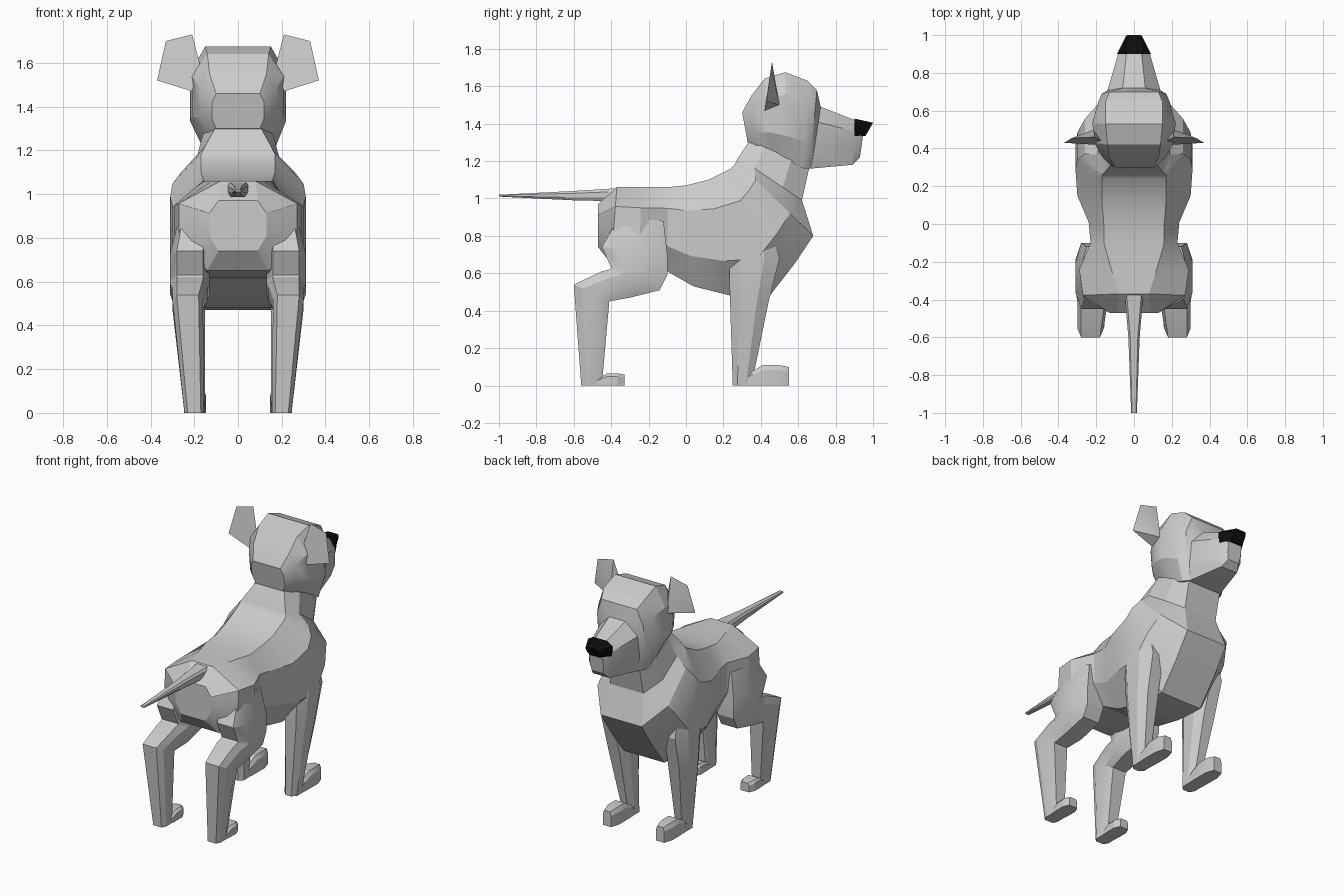
import bpy, bmesh
from mathutils import Vector

cube = bpy.data.objects.get("Cube")
if cube:
    bpy.data.objects.remove(cube, do_unlink=True)


def material(name, level):
    colour = (level, level, level, 1)
    mat = bpy.data.materials.new(name)
    mat.use_nodes = True
    mat.diffuse_color = colour
    mat.node_tree.nodes["Principled BSDF"].inputs["Base Color"].default_value = colour
    return mat


coat = material("coat grey", .6)
black = material("nose black", .004)


def finish(name, bm, mat):
    bmesh.ops.recalc_face_normals(bm, faces=bm.faces)
    mesh = bpy.data.meshes.new(name)
    bm.to_mesh(mesh)
    bm.free()
    mesh.materials.append(mat)
    obj = bpy.data.objects.new(name, mesh)
    bpy.context.collection.objects.link(obj)
    bpy.ops.object.select_all(action="DESELECT")
    obj.select_set(True)
    bpy.context.view_layer.objects.active = obj
    bpy.ops.object.shade_smooth_by_angle(angle=.4)


def ring(start, end, flat, wide, under=None, centre=0):
    """Eight-sided section between two (y, z) points: half width `flat` at the
    start, `wide` along the flanks and `under` at the end."""
    start, end = Vector(start), Vector(end)
    under = flat if under is None else under
    flank = [(flat, start), (wide, start.lerp(end, .25)),
             (wide, start.lerp(end, .7)), (under, end)]
    return ([(centre + w, *p) for w, p in flank]
            + [(centre - w, *p) for w, p in reversed(flank)])


def loft(name, rings, mat=coat, side=1):
    """Skin a row of rings and cap both ends."""
    bm = bmesh.new()
    loops = [[bm.verts.new((side * x, y, z)) for x, y, z in r] for r in rings]
    for near, far in zip(loops, loops[1:]):
        for i in range(len(near)):
            bm.faces.new((near[i - 1], near[i], far[i], far[i - 1]))
    bm.faces.new(loops[0])
    bm.faces.new(loops[-1])
    finish(name, bm, mat)


def paw(name, heel, toe, height, centre, side):
    """Low wedge rising from the heel to a chamfered toe."""
    def section(along, rise, wide):
        y = heel + (toe - heel) * along
        return ring(start=(y, height * rise), end=(y, 0),
                    flat=wide * .7, wide=wide, under=wide, centre=centre)
    loft(name, [section(along=0, rise=.5, wide=.045),
                section(along=.4, rise=1, wide=.048),
                section(along=.75, rise=1, wide=.048),
                section(along=1, rise=.9, wide=.03)], side=side)


# Torso, from the rump through the chest and up the neck
loft("torso", [
    ring(start=(-.47, .97), end=(-.47, .74), flat=.09, wide=.13),
    ring(start=(-.37, 1.06), end=(-.4, .65), flat=.08, wide=.27, under=.14),
    ring(start=(-.24, 1.06), end=(-.25, .62), flat=.12, wide=.29, under=.15),
    ring(start=(-.1, 1.06), end=(-.1, .61), flat=.16, wide=.23),
    ring(start=(0, 1.07), end=(.04, .53), flat=.16, wide=.24),
    ring(start=(.12, 1.1), end=(.24, .48), flat=.17, wide=.3, under=.15),
    ring(start=(.24, 1.16), end=(.44, .47), flat=.17, wide=.31, under=.15),
    ring(start=(.26, 1.18), end=(.58, .65), flat=.17, wide=.3, under=.15),
    ring(start=(.27, 1.2), end=(.68, .8), flat=.16, wide=.26, under=.15),
    ring(start=(.28, 1.22), end=(.62, .99), flat=.15, wide=.19, under=.12),
    ring(start=(.34, 1.31), end=(.66, 1.17), flat=.1, wide=.16, under=.12),
])

# Head, tapering into the muzzle
loft("head", [
    ring(start=(.3, 1.46), end=(.33, 1.3), flat=.1, wide=.12),
    ring(start=(.35, 1.55), end=(.38, 1.27), flat=.13, wide=.17),
    ring(start=(.42, 1.64), end=(.46, 1.23), flat=.14, wide=.21),
    ring(start=(.53, 1.675), end=(.54, 1.19), flat=.15, wide=.22),
    ring(start=(.65, 1.63), end=(.63, 1.16), flat=.15, wide=.19),
    ring(start=(.7, 1.58), end=(.66, 1.16), flat=.13, wide=.17),
    ring(start=(.72, 1.49), end=(.67, 1.16), flat=.06, wide=.14, under=.12),
    ring(start=(.9, 1.42), end=(.89, 1.18), flat=.04, wide=.085, under=.06),
    ring(start=(.95, 1.36), end=(.93, 1.22), flat=.04, wide=.05),
])
loft("nose", [
    ring(start=(.9, 1.427), end=(.9, 1.335), flat=.05, wide=.09, under=.085),
    ring(start=(1, 1.405), end=(.96, 1.335), flat=.035, wide=.045),
], mat=black)

# Tail
loft("tail", [
    ring(start=(-.36, 1.055), end=(-.36, .985), flat=.04, wide=.05),
    ring(start=(-.6, 1.04), end=(-.6, .99), flat=.02, wide=.03),
    ring(start=(-1, 1.02), end=(-1, 1.01), flat=.01, wide=.015),
])

for label, side in (("left", 1), ("right", -1)):
    # Front leg and paw
    loft(label + "_front_leg", [
        ring(start=(.26, .9), end=(.44, .9), flat=.03, wide=.06, centre=.23),
        ring(start=(.23, .68), end=(.5, .68), flat=.04, wide=.08, centre=.23),
        ring(start=(.235, .46), end=(.44, .44), flat=.04, wide=.07, centre=.22),
        ring(start=(.25, 0), end=(.35, 0), flat=.02, wide=.045, centre=.195),
    ], side=side)
    paw(label + "_front_paw", heel=.32, toe=.55, height=.11, centre=.195, side=side)

    # Hind leg: thigh, knee, hock and shank, then the paw
    loft(label + "_hind_leg", [
        ring(start=(-.36, .9), end=(-.12, .88), flat=.04, wide=.06, centre=.21),
        ring(start=(-.45, .74), end=(-.1, .7), flat=.06, wide=.09, centre=.22),
        ring(start=(-.4, .63), end=(-.1, .59), flat=.06, wide=.09, centre=.22),
        ring(start=(-.41, .62), end=(-.14, .51), flat=.06, wide=.09, centre=.22),
        ring(start=(-.45, .61), end=(-.3, .47), flat=.06, wide=.08, centre=.22),
        ring(start=(-.6, .54), end=(-.41, .45), flat=.05, wide=.07, centre=.23),
        ring(start=(-.56, 0), end=(-.45, 0), flat=.03, wide=.045, centre=.2),
    ], side=side)
    paw(label + "_hind_paw", heel=-.48, toe=-.33, height=.065, centre=.2, side=side)

    # Ear: thin flap with a raised root at the front
    bm = bmesh.new()
    outline = [(.17, .44, 1.58), (.21, .46, 1.73), (.33, .455, 1.7),
               (.37, .43, 1.52), (.21, .42, 1.47)]
    rim = [bm.verts.new((side * x, y, z)) for x, y, z in outline]
    root = bm.verts.new((side * .21, .5, 1.5))
    bm.faces.new(rim)
    for i in range(len(rim)):
        bm.faces.new((rim[i - 1], rim[i], root))
    finish(label + "_ear", bm, coat)
